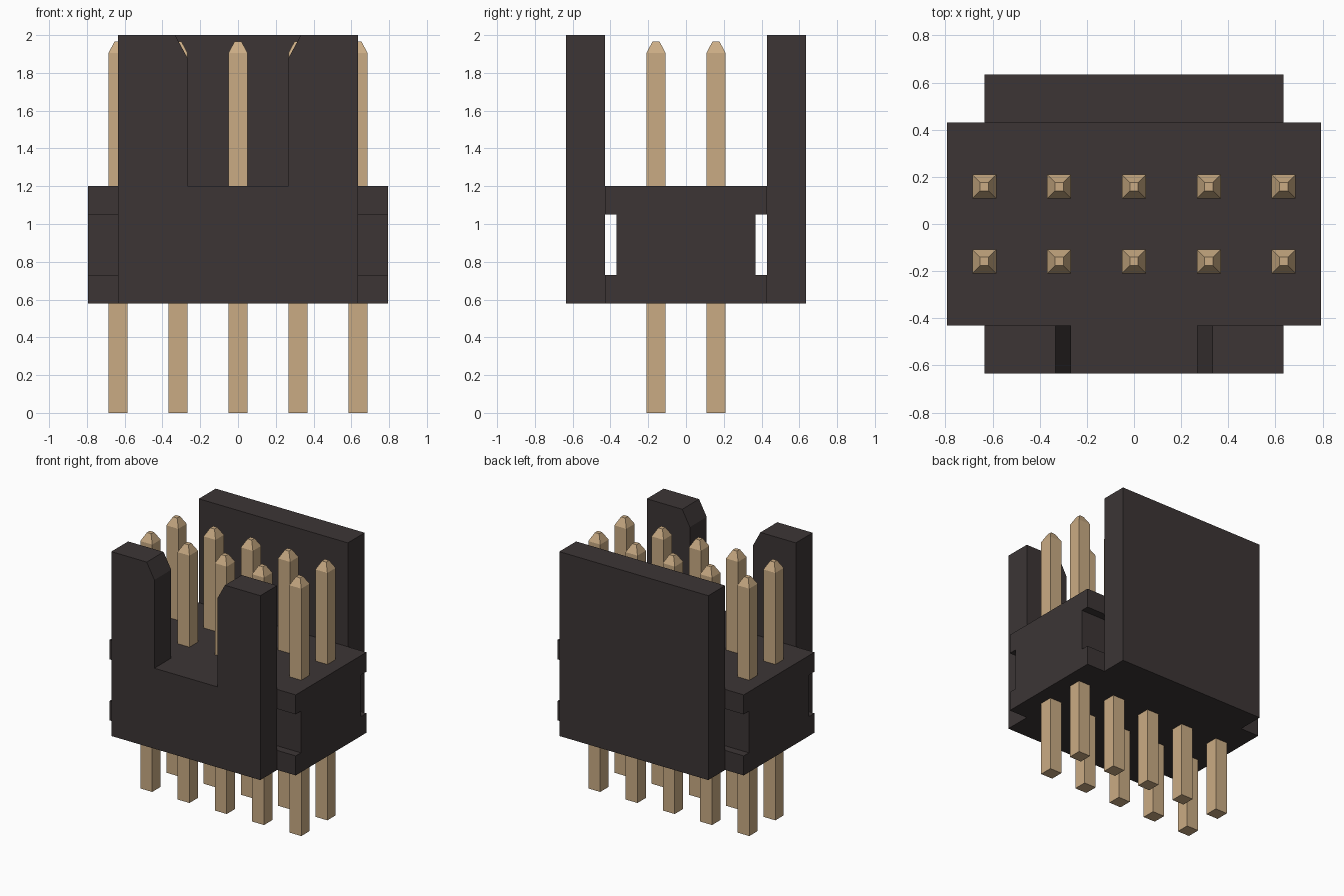
import bpy
import bmesh
from mathutils import Vector

cube = bpy.data.objects.get("Cube")
if cube:
    bpy.data.objects.remove(cube, do_unlink=True)


def make_material(name, rgb, roughness):
    mat = bpy.data.materials.new(name)
    mat.use_nodes = True
    color = (*rgb, 1.0)
    mat.diffuse_color = color
    bsdf = mat.node_tree.nodes["Principled BSDF"]
    bsdf.inputs["Base Color"].default_value = color
    bsdf.inputs["Roughness"].default_value = roughness
    return mat


plastic = make_material("black plastic", (0.045, 0.036, 0.036), 0.6)
metal = make_material("gold metal", (0.59, 0.41, 0.23), 0.4)


def finish(bm, name, mat):
    bmesh.ops.recalc_face_normals(bm, faces=bm.faces)
    mesh = bpy.data.meshes.new(name)
    bm.to_mesh(mesh)
    bm.free()
    mesh.materials.append(mat)
    obj = bpy.data.objects.new(name, mesh)
    bpy.context.collection.objects.link(obj)
    return obj


def extrude_profile(name, points, offset, mat):
    """Close a planar outline and extrude it into a solid."""
    bm = bmesh.new()
    face = bm.faces.new([bm.verts.new(p) for p in points])
    grown = bmesh.ops.extrude_face_region(bm, geom=[face], use_keep_orig=True)
    verts = [g for g in grown["geom"] if isinstance(g, bmesh.types.BMVert)]
    bmesh.ops.translate(bm, verts=verts, vec=Vector(offset))
    return finish(bm, name, mat)


# Housing base: cross-section with a channel along each long side
BASE_X = 0.793
half = [(0.43, 0.58), (0.43, 0.73), (0.367, 0.73),
        (0.367, 1.05), (0.43, 1.05), (0.43, 1.20)]
section = half + [(-y, z) for y, z in reversed(half)]
extrude_profile("housing_base", [(-BASE_X, y, z) for y, z in section],
                (2 * BASE_X, 0, 0), plastic)

# Back wall: plain slab
WALL_X, WALL_IN, WALL_OUT = 0.635, 0.43, 0.635
slab = [(-WALL_X, 0.58), (WALL_X, 0.58), (WALL_X, 2.0), (-WALL_X, 2.0)]
extrude_profile("back_wall", [(x, WALL_IN, z) for x, z in slab],
                (0, WALL_OUT - WALL_IN, 0), plastic)

# Front wall: central slot with a chamfered mouth
half = [(WALL_X, 0.58), (WALL_X, 2.0), (0.333, 2.0), (0.268, 1.88), (0.268, 1.20)]
outline = half + [(-x, z) for x, z in reversed(half)]
extrude_profile("front_wall", [(x, -WALL_OUT, z) for x, z in outline],
                (0, WALL_OUT - WALL_IN, 0), plastic)


# Contact pins: square posts with tapered tips, two rows of five
def make_pin_mesh():
    bm = bmesh.new()
    rings = []
    for z, r in ((0.0, 0.051), (1.905, 0.051), (1.967, 0.018)):
        rings.append([bm.verts.new((sx * r, sy * r, z))
                      for sx, sy in ((-1, -1), (1, -1), (1, 1), (-1, 1))])
    for low, high in zip(rings, rings[1:]):
        for i in range(4):
            j = (i + 1) % 4
            bm.faces.new((low[i], low[j], high[j], high[i]))
    bm.faces.new(rings[0])
    bm.faces.new(rings[-1])
    return finish(bm, "pin_front_1", metal)


PITCH = 0.3175
first = make_pin_mesh()
for row, y in (("front", -PITCH / 2), ("back", PITCH / 2)):
    for col in range(5):
        if row == "front" and col == 0:
            pin = first
        else:
            pin = bpy.data.objects.new(f"pin_{row}_{col + 1}", first.data)
            bpy.context.collection.objects.link(pin)
        pin.location = ((col - 2) * PITCH, y, 0)
